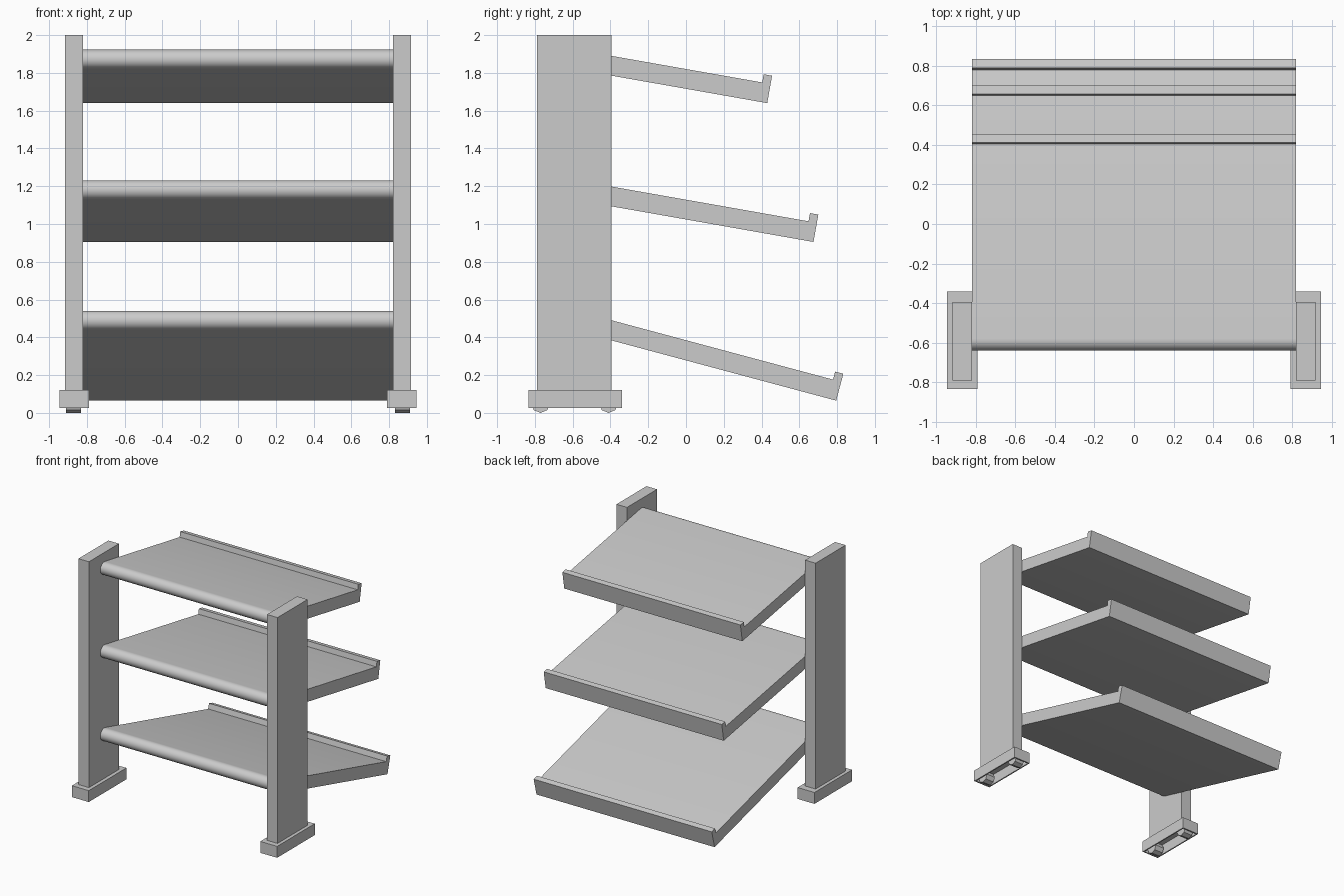
import bpy, bmesh
from math import sin, cos, pi, radians

if "Cube" in bpy.data.objects:
    bpy.data.objects.remove(bpy.data.objects["Cube"])


def finish(bm, name, smooth=False):
    bmesh.ops.recalc_face_normals(bm, faces=bm.faces[:])
    me = bpy.data.meshes.new(name)
    bm.to_mesh(me)
    bm.free()
    ob = bpy.data.objects.new(name, me)
    bpy.context.collection.objects.link(ob)
    if smooth:
        bpy.ops.object.select_all(action='DESELECT')
        ob.select_set(True)
        bpy.context.view_layer.objects.active = ob
        bpy.ops.object.shade_smooth_by_angle(angle=radians(30))
    return ob


def box_bm(x0, x1, y0, y1, z0, z1):
    bm = bmesh.new()
    bmesh.ops.create_cube(bm, size=1)
    for v in bm.verts:
        v.co = ((x0 + x1) / 2 + v.co.x * (x1 - x0),
                (y0 + y1) / 2 + v.co.y * (y1 - y0),
                (z0 + z1) / 2 + v.co.z * (z1 - z0))
    return bm


def extrude_x(profile, x0, x1, name, smooth=False):
    # closed (y, z) outline swept along x
    bm = bmesh.new()
    face = bm.faces.new([bm.verts.new((x0, y, z)) for y, z in profile])
    ext = bmesh.ops.extrude_face_region(bm, geom=[face])
    for v in ext['geom']:
        if isinstance(v, bmesh.types.BMVert):
            v.co.x = x1
    return finish(bm, name, smooth)


def shelf(name, by, bz, angle):
    # (by, bz) is the lower outer corner; s runs up the slope, t is thickness
    a = radians(angle)
    thick, lip_w, lip_h = 0.103, 0.045, 0.147
    r = thick / 2
    length = (by + r * sin(a) + 0.64 - r) / cos(a)

    def pt(s, t):
        return by - s * cos(a) + t * sin(a), bz + s * sin(a) + t * cos(a)

    prof = [pt(0, 0), pt(0, lip_h), pt(lip_w, lip_h), pt(lip_w, thick)]
    # rounded nose
    for i in range(11):
        k = pi / 2 - pi * i / 10
        prof.append(pt(length + r * cos(k), r + r * sin(k)))
    extrude_x(prof, -0.82, 0.82, name, True)


# sloping shelves
shelf("top_shelf", 0.43, 1.64, 10)
shelf("middle_shelf", 0.675, 0.905, 10)
shelf("bottom_shelf", 0.795, 0.065, 15)

for side, s in (("left", -1), ("right", 1)):
    # upright post
    xs = sorted((s * 0.82, s * 0.917))
    finish(box_bm(*xs, -0.79, -0.395, 0.12, 2.0), side + "_post")

    # foot, hollow underneath
    xs = sorted((s * 0.79, s * 0.945))
    bm = box_bm(*xs, -0.835, -0.34, 0.025, 0.12)
    bm.normal_update()
    under = min(bm.faces, key=lambda f: f.calc_center_median().z)
    bmesh.ops.inset_region(bm, faces=[under], thickness=0.015)
    ext = bmesh.ops.extrude_face_region(bm, geom=[under])
    for v in ext['geom']:
        if isinstance(v, bmesh.types.BMVert):
            v.co.z = 0.11
    if under.is_valid:
        bmesh.ops.delete(bm, geom=[under], context='FACES_ONLY')
    finish(bm, side + "_foot")

    # octagonal rollers
    for label, y in (("front", -0.77), ("back", -0.41)):
        octagon = [(y + 0.05 * sin(i * pi / 4), 0.055 - 0.05 * cos(i * pi / 4) - 0.005)
                   for i in range(8)]
        extrude_x(octagon, s * 0.83, s * 0.91, f"{side}_{label}_roller")
